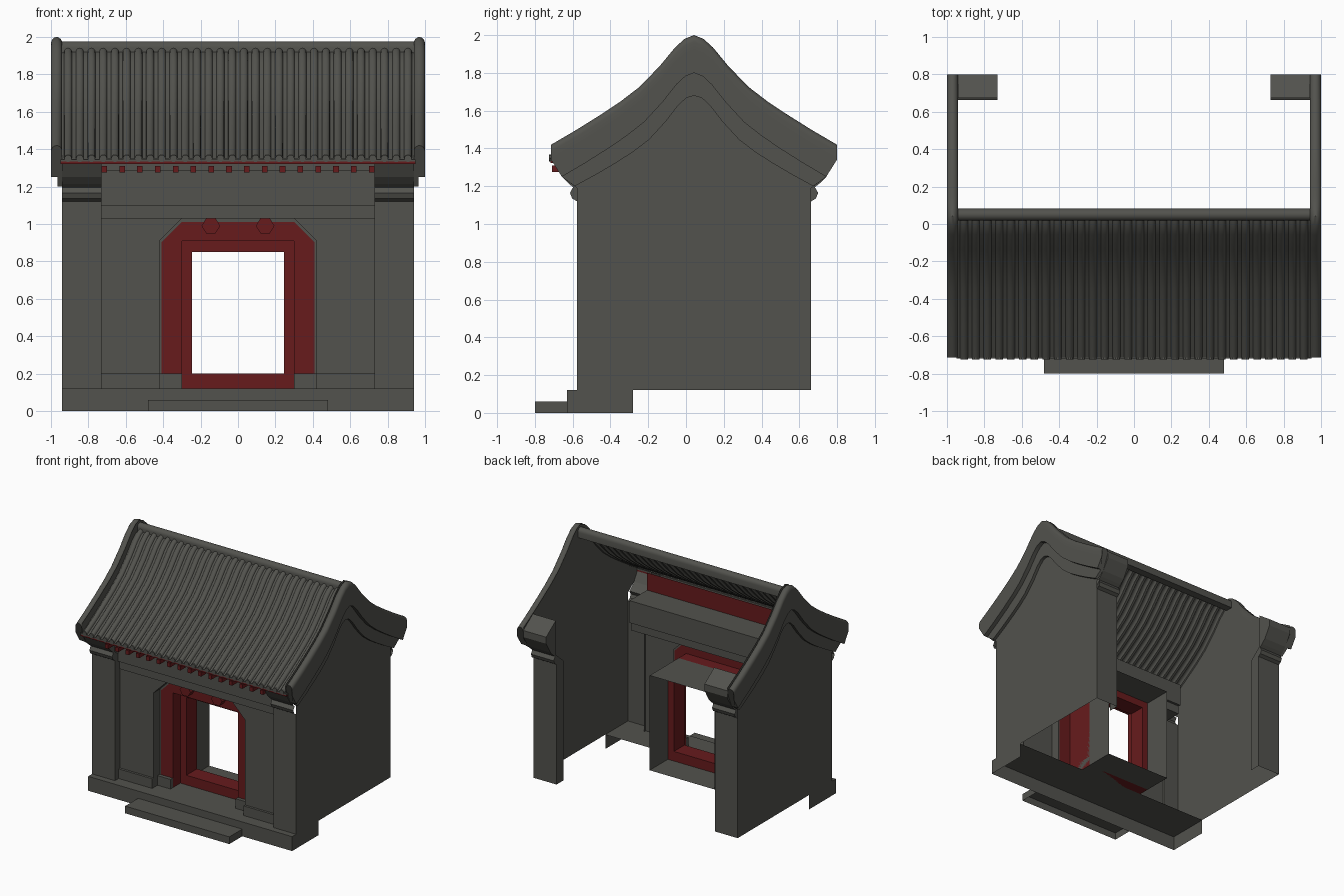
import bpy, math

if "Cube" in bpy.data.objects:
    bpy.data.objects.remove(bpy.data.objects["Cube"])

def material(name, rgb):
    m = bpy.data.materials.new(name)
    m.diffuse_color = (*rgb, 1)
    m.use_nodes = True
    m.node_tree.nodes["Principled BSDF"].inputs["Base Color"].default_value = m.diffuse_color
    return m

GREY = material("grey_brick", (0.085, 0.085, 0.075))
RED = material("red_paint", (0.135, 0.011, 0.012))
YC = 0.0425   # y of the ridge line; the gables are symmetric about it

def mesh(name, verts, faces, mat, smooth=False):
    me = bpy.data.meshes.new(name)
    me.from_pydata(verts, [], faces)
    me.materials.append(mat)
    ob = bpy.data.objects.new(name, me)
    bpy.context.collection.objects.link(ob)
    if smooth:
        bpy.ops.object.select_all(action='DESELECT')
        bpy.context.view_layer.objects.active = ob
        ob.select_set(True)
        bpy.ops.object.shade_smooth_by_angle(angle=math.radians(40))
    return ob

def loft(name, rows, mat, smooth=False, caps=False):
    n = len(rows[0])
    faces = [(i*n+j, i*n+j+1, (i+1)*n+j+1, (i+1)*n+j)
             for i in range(len(rows)-1) for j in range(n-1)]
    if caps:
        faces += [tuple(range(n)), tuple(range((len(rows)-1)*n, len(rows)*n))]
    return mesh(name, [p for r in rows for p in r], faces, mat, smooth)

def box(name, x0, x1, y0, y1, z0, z1, mat, skip=()):
    v = [(x, y, z) for x in (x0, x1) for y in (y0, y1) for z in (z0, z1)]
    f = {'left': (0, 1, 3, 2), 'right': (4, 6, 7, 5), 'front': (0, 4, 5, 1),
         'back': (2, 3, 7, 6), 'bottom': (0, 2, 6, 4), 'top': (1, 5, 7, 3)}
    return mesh(name, v, [f[k] for k in f if k not in skip], mat)

def plate(name, pts, y, mat):
    return mesh(name, [(x, y, z) for x, z in pts], [tuple(range(len(pts)))], mat)

# curved gable slope as (distance from ridge, height)
TOP = [(0, 2.0), (.05, 1.98), (.1, 1.935), (.18, 1.838), (.287, 1.727), (.39, 1.648), (.5, 1.575), (.62, 1.5), (.7565, 1.42)]

def top_z(u):
    for (a, za), (b, zb) in zip(TOP, TOP[1:]):
        if u <= b:
            return za + (zb-za)*(u-a)/(b-a)
    return TOP[-1][1] - (u-TOP[-1][0])*.6

# platform and step, hollow below and behind
box("platform", -.94, .94, -.63, -.28, 0, .12, GREY, ('back', 'bottom'))
box("front_step", -.48, .48, -.80, -.63, 0, .06, GREY, ('back', 'bottom'))

CORBEL = [(.62, .12), (.62, 1.12), (.645, 1.135), (.657, 1.165), (.64, 1.195), (.665, 1.215), (.70, 1.25), (.7565, 1.345)]
both = [(-u, z) for u, z in reversed(TOP[1:])] + TOP

for s, side in ((-1, "left"), (1, "right")):
    # gable wall sheet
    low = [(.62, .12), (.62, 1.19), (.70, 1.25), (.7565, 1.345)]
    pts = [(-u, z) for u, z in low] + both + low[::-1]
    mesh(side+"_gable_wall", [(s*.94, YC+u, z) for u, z in pts], [tuple(range(len(pts)))], GREY)

    # rounded coping and two stepped bargeboards following the slope
    rows = []
    for u, z in both:
        t = abs(u)/.7565
        y, y1, y2 = YC+u, YC+u*.925, YC+u*.835
        z1, z2 = z-.2+.03*t, z-.32+.1*t
        row = [(s*.94, y1, z1), (s*.94, y, z-.08)]
        for k in range(9):
            a = math.pi*k/8
            row.append((s*(.97-.03*math.cos(a)), y, z-.035+.035*math.sin(a)))
        row += [(s*1.0, y, z-.08), (s*1.0, y1, z1), (s*.965, y1, z1),
                (s*.965, y2, z2), (s*.94, y2, z2)]
        rows.append(row)
    loft(side+"_gable_coping", rows, GREY, True, True)

    # corner piers with corbels and sloping tops
    for d, end, top in ((-1, "front", (.625, 1.415)), (1, "back", (.63, 1.49))):
        face = CORBEL + ([(.7565, 1.40)] if d > 0 else []) + [top]
        loft(f"{side}_{end}_pier", [[(s*x, YC+d*u, z) for u, z in face] for x in (.73, .94)], GREY)
        inner = face + [(.625, 1.20), (.53, 1.12), (.53, .12)]
        mesh(f"{side}_{end}_pier_inner", [(s*.73, YC+d*u, z) for u, z in inner],
             [tuple(range(len(inner)))], GREY)

    # recessed front wall with plinths
    plate(side+"_front_wall", [(s*x, z) for x, z in
          ((.42, .12), (.73, .12), (.73, 1.03), (.30, 1.03), (.42, .91))], -.51, GREY)
    a, b = sorted((s*.42, s*.73))
    box(side+"_plinth", a, b, -.53, -.51, .12, .20, GREY, ('back', 'bottom'))
    a, b = sorted((s*.30, s*.42))
    box(side+"_jamb_plinth", a, b, -.46, -.43, .12, .20, GREY, ('bottom',))

    # red doorway panel and door jamb
    plate(side+"_door_panel", [(s*x, z) for x, z in
          ((.30, .20), (.408, .20), (.408, .903), (.30, 1.012))], -.43, RED)
    a, b = sorted((s*.245, s*.30))
    box(side+"_door_jamb", a, b, -.33, -.19, .20, .85, RED)

    # six sided lintel peg
    hexa = [(s*.145+.05*math.cos(i*math.pi/3), .99+.046*math.sin(i*math.pi/3)) for i in range(7)]
    loft(side+"_door_peg", [[(x, y, z) for x, z in hexa] for y in (-.49, -.43)], RED, False, True)

# doorway reveal with worn grey rim, head panel, frame and sleeve behind
arch = [(-.42, .12), (-.42, .91), (-.30, 1.03), (.30, 1.03), (.42, .91), (.42, .12)]
rim = [(-.408, .12), (-.408, .903), (-.30, 1.012), (.30, 1.012), (.408, .903), (.408, .12)]
loft("doorway_reveal", [[(x, -.51, z) for x, z in arch], [(x, -.43, z) for x, z in arch],
                        [(x, -.43, z) for x, z in rim]], GREY)
plate("door_head_panel", [(-.30, .91), (.30, .91), (.30, 1.012), (-.30, 1.012)], -.43, RED)
box("door_inner_reveal", -.30, .30, -.43, -.33, .12, .91, RED, ('front', 'back', 'bottom'))
box("door_sleeve", -.30, .30, -.33, .05, .12, .91, GREY, ('front', 'back'))
box("door_head", -.30, .30, -.33, -.19, .85, .91, RED)
box("door_threshold", -.30, .30, -.33, -.19, .12, .20, RED)

# beams above the door
box("lintel", -.73, .73, -.52, -.32, 1.03, 1.10, GREY)
box("eave_beam", -.73, .73, -.54, -.30, 1.10, 1.285, GREY)

# boards closing the eave: grey outside, red inside
box("eave_fascia", -.73, .73, -.55, -.54, 1.285, 1.41, GREY)
plate("inner_eave_board", [(-.73, 1.285), (.73, 1.285), (.73, 1.43), (-.73, 1.43)], -.53, RED)

# thin red batten and short rafter ends
box("eave_batten", -.95, .95, -.718, -.70, 1.322, 1.334, RED)
for i in range(16):
    x = -.715+i*.0953
    box(f"rafter_{i+1}", x-.015, x+.015, -.71, -.55, 1.275, 1.31, RED)

# front roof slope: one corrugated sheet of tile ribs
COLS, R = 30, .021
step = 1.88/COLS
section = [(-.94, 0)]
for c in range(COLS):
    cx = -.94+step*(c+.5)
    section += [(cx-R*math.cos(math.pi*k/6), .004+R*math.sin(math.pi*k/6)) for k in range(7)]
section.append((.94, 0))
us = [.0225] + [u for u, _ in TOP[1:-1]] + [.7565]
loft("roof_tiles", [[(x, YC-u, top_z(u)-.075+dz) for x, dz in section] for u in us], GREY, True)

# eave edge and round tile ends
box("eave_edge", -.95, .95, -.72, -.70, 1.334, 1.346, GREY)
for c in range(COLS):
    cx = -.94+step*(c+.5)
    disc = [(cx+.02*math.cos(k*math.pi/5), 1.35+.02*math.sin(k*math.pi/5)) for k in range(11)]
    loft(f"tile_end_{c+1}", [[(x, y, z) for x, z in disc] for y in (-.724, -.71)], GREY, False, True)

# rounded ridge
ridge = [(.018, 1.90)] + [(.05-.032*math.cos(math.pi*k/8), 1.945+.032*math.sin(math.pi*k/8))
                          for k in range(9)] + [(.082, 1.90), (.018, 1.90)]
loft("roof_ridge", [[(x, y, z) for y, z in ridge] for x in (-.94, .94)], GREY, True)
